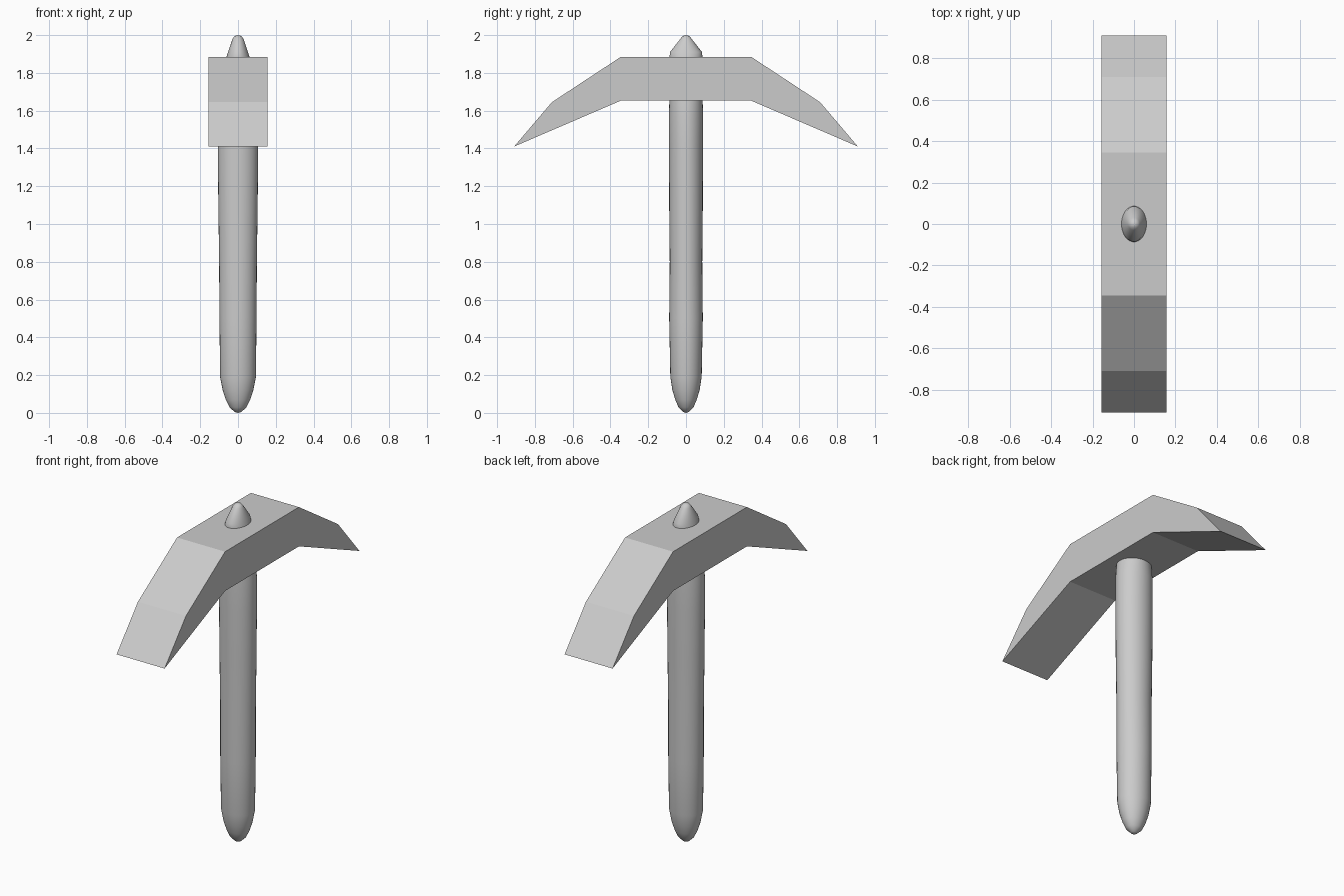
import bpy, bmesh
from math import sin, cos, pi

cube = bpy.data.objects.get("Cube")
if cube:
    bpy.data.objects.remove(cube, do_unlink=True)

# One plain grey for the whole tool
grey = bpy.data.materials.new("plain grey")
grey.use_nodes = True
colour = (0.6, 0.6, 0.6, 1)
grey.diffuse_color = colour
grey.node_tree.nodes["Principled BSDF"].inputs["Base Color"].default_value = colour


def finish(bm, name, smooth_angle=None):
    bmesh.ops.recalc_face_normals(bm, faces=bm.faces)
    mesh = bpy.data.meshes.new(name)
    bm.to_mesh(mesh)
    bm.free()
    mesh.materials.append(grey)
    obj = bpy.data.objects.new(name, mesh)
    bpy.context.collection.objects.link(obj)
    if smooth_angle:
        bpy.ops.object.select_all(action="DESELECT")
        obj.select_set(True)
        bpy.context.view_layer.objects.active = obj
        bpy.ops.object.shade_smooth_by_angle(angle=smooth_angle)
    return obj


# Pick head: half outline mirrored front to back, extruded sideways
top_half = [(0.345, 1.885), (0.71, 1.645), (0.91, 1.41)]
half = top_half + [(0.345, 1.653)]
outline = half + [(-y, z) for y, z in reversed(half)]
half_width = 0.157
bm = bmesh.new()
side = bm.faces.new([bm.verts.new((-half_width, y, z)) for y, z in outline])
ext = bmesh.ops.extrude_face_region(bm, geom=[side])
moved = [v for v in ext["geom"] if isinstance(v, bmesh.types.BMVert)]
bmesh.ops.translate(bm, verts=moved, vec=(2 * half_width, 0, 0))
finish(bm, "pick_head")

# Handle: oval rings (height, half width, half depth) from butt to pointed top
rings = [
    (0.005, 0.018, 0.016), (0.03, 0.045, 0.04), (0.07, 0.065, 0.057),
    (0.12, 0.081, 0.072), (0.19, 0.095, 0.083), (0.5, 0.098, 0.089),
    (0.8, 0.1, 0.086), (1.1, 0.104, 0.089), (1.4, 0.107, 0.09),
    (1.57, 0.106, 0.091), (1.68, 0.097, 0.087), (1.88, 0.062, 0.087),
    (1.91, 0.053, 0.085), (1.98, 0.029, 0.03), (1.995, 0.018, 0.018),
]
SIDES = 32
bm = bmesh.new()
loops = [
    [bm.verts.new((rx * cos(2 * pi * i / SIDES), ry * sin(2 * pi * i / SIDES), z))
     for i in range(SIDES)]
    for z, rx, ry in rings
]
for low, high in zip(loops, loops[1:]):
    for i in range(SIDES):
        j = (i + 1) % SIDES
        bm.faces.new((low[i], low[j], high[j], high[i]))
for loop, z in ((loops[0], 0), (loops[-1], 2)):
    tip = bm.verts.new((0, 0, z))
    for i in range(SIDES):
        bm.faces.new((loop[i], loop[(i + 1) % SIDES], tip))
finish(bm, "handle", smooth_angle=pi / 3)
